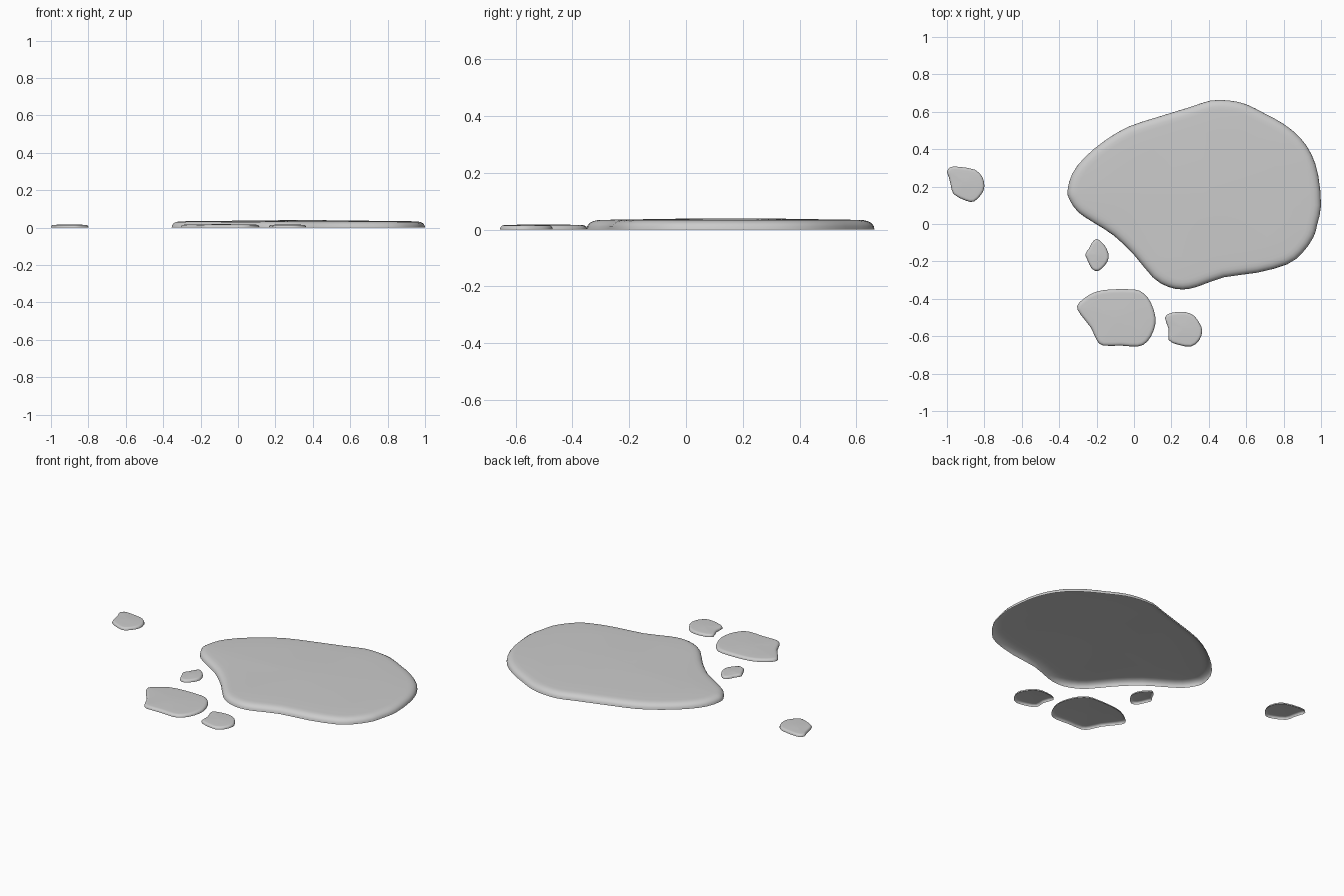
import bpy
import bmesh
from mathutils import Vector

default_cube = bpy.data.objects.get("Cube")
if default_cube:
    bpy.data.objects.remove(default_cube, do_unlink=True)

# One grey for all of the liquid
liquid = bpy.data.materials.new("grey_liquid")
liquid.use_nodes = True
grey = (0.6, 0.6, 0.6, 1.0)
liquid.diffuse_color = grey
liquid.node_tree.nodes["Principled BSDF"].inputs["Base Color"].default_value = grey


def round_outline(outline):
    """Add a point on a smooth curve between each pair of neighbours."""
    result = []
    count = len(outline)
    for i, point in enumerate(outline):
        following = outline[(i + 1) % count]
        outer = outline[i - 1] + outline[(i + 2) % count]
        result += [point, (point + following) * 0.5625 - outer * 0.0625]
    return result


def inset_outline(outline, distance):
    """Move every point of a clockwise outline inward along its corner normal."""
    result = []
    count = len(outline)
    for i, point in enumerate(outline):
        before = (point - outline[i - 1]).normalized()
        after = (outline[(i + 1) % count] - point).normalized()
        tangent = (before + after).normalized()
        result.append(point + Vector((tangent.y, -tangent.x)) * distance)
    return result


def make_puddle(name, hundredths, rim_height, rim_width, dome_height):
    """Build a pool as an open shell with a rounded rim and slightly domed top."""
    outline = round_outline([Vector(pair) / 100 for pair in hundredths])
    centre = sum(outline, Vector((0, 0))) / len(outline)
    bm = bmesh.new()

    def add_ring(points, z):
        return [bm.verts.new((p.x, p.y, z)) for p in points]

    # Upright wall and rounded rim, as fractions of the rim width and height
    rim_profile = [(0, 0), (0.04, 0.35), (0.16, 0.63), (0.38, 0.85), (0.65, 0.96), (1, 1)]
    rings = [add_ring(inset_outline(outline, rim_width * across), rim_height * up)
             for across, up in rim_profile]

    # Top rising gently towards the centre
    inner = inset_outline(outline, rim_width)
    for shrink in (0.75, 0.45, 0.2):
        z = rim_height + (dome_height - rim_height) * (1 - shrink)
        rings.append(add_ring([centre.lerp(p, shrink) for p in inner], z))

    for lower, upper in zip(rings, rings[1:]):
        for i in range(len(lower)):
            bm.faces.new((lower[i], lower[i - 1], upper[i - 1], upper[i]))
    bm.faces.new(reversed(rings[-1]))

    mesh = bpy.data.meshes.new(name)
    bm.to_mesh(mesh)
    bm.free()
    mesh.materials.append(liquid)
    puddle = bpy.data.objects.new(name, mesh)
    bpy.context.collection.objects.link(puddle)

    bpy.ops.object.select_all(action="DESELECT")
    puddle.select_set(True)
    bpy.context.view_layer.objects.active = puddle
    bpy.ops.object.shade_smooth_by_angle(angle=0.9)


# Outlines run clockwise seen from above
main_outline = [
    (-35.5, 18), (-33, 27), (-26, 36), (-15, 45), (-3, 52), (12, 57), (30, 62.5),
    (41, 66), (51, 66), (60, 64), (70, 59), (80, 53.5), (89, 46), (95, 37),
    (98.5, 26), (100, 10), (98, 0), (96, -7), (90, -15.5), (82, -21.5),
    (66, -26), (48, -28.5), (34, -33.5), (26, -35), (18, -33.5), (10, -28.5),
    (0, -16.5), (-11, -6), (-22, 1), (-30, 6.5), (-34.5, 13)]

medium_outline = [
    (-30.5, -44), (-27, -40), (-21, -36.5), (-13, -35), (0, -35), (5, -37),
    (9, -42), (11.5, -50), (10.5, -57), (7, -63), (2, -65.5), (-7, -65),
    (-16.5, -65), (-20, -62), (-23, -55.5), (-28.5, -48.5)]

front_outline = [
    (16.5, -50), (20, -47.5), (27, -47), (32, -49), (35, -53), (36.5, -57),
    (35, -62), (30.5, -65.5), (23.5, -64.5), (18.5, -62), (18.5, -56)]

tiny_outline = [
    (-20, -8), (-17, -10), (-14.5, -13.5), (-13.5, -18), (-15.5, -22),
    (-19, -25), (-22.5, -24), (-25, -19), (-26, -16), (-24, -13), (-22.5, -10)]

far_outline = [
    (-100, 28), (-98, 30.5), (-93, 30.5), (-85, 29), (-81, 25), (-80, 20),
    (-81.5, 16), (-85.5, 12), (-90, 12.5), (-96.5, 16), (-98, 21), (-99, 25)]

make_puddle("main_puddle", main_outline, 0.034, 0.055, 0.041)
make_puddle("medium_puddle", medium_outline, 0.016, 0.022, 0.019)
for name, outline in (("front_droplet", front_outline),
                      ("tiny_droplet", tiny_outline),
                      ("far_droplet", far_outline)):
    make_puddle(name, outline, 0.015, 0.016, 0.018)
